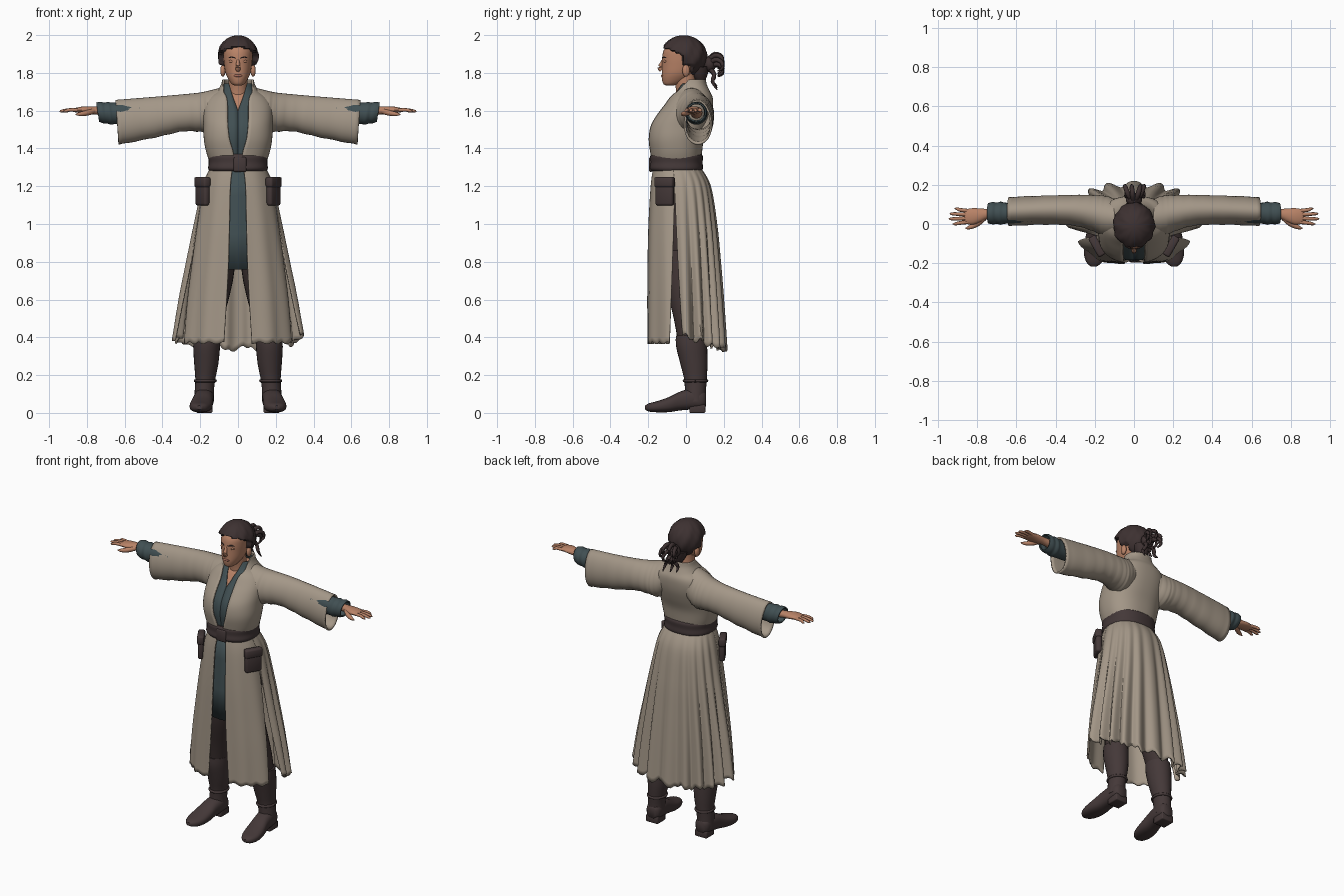
import bpy, bmesh, math
from mathutils import Vector, Matrix

if "Cube" in bpy.data.objects:
    bpy.data.objects.remove(bpy.data.objects["Cube"])

TAU = 2 * math.pi
P = 0.85  # squareness of the body cross-sections


def material(name, rgb):
    m = bpy.data.materials.new(name)
    m.diffuse_color = (*rgb, 1)
    m.use_nodes = True
    m.node_tree.nodes["Principled BSDF"].inputs["Base Color"].default_value = m.diffuse_color
    return m


CLOTH = material("beige_cloth", (0.37, 0.31, 0.245))
TEAL = material("slate_teal", (0.052, 0.078, 0.085))
LEATHER = material("dark_leather", (0.058, 0.040, 0.040))
TROUSER = material("dark_trousers", (0.05, 0.034, 0.033))
HAIR = material("dark_hair", (0.047, 0.031, 0.031))
SKIN = material("skin", (0.48, 0.225, 0.135))
LIPS = material("lips", (0.36, 0.14, 0.10))


def finish(name, bm, mat, thick=0.0, angle=50):
    bmesh.ops.recalc_face_normals(bm, faces=bm.faces)
    me = bpy.data.meshes.new(name)
    bm.to_mesh(me)
    bm.free()
    me.materials.append(mat)
    for f in me.polygons:
        f.use_smooth = True
    me.set_sharp_from_angle(angle=math.radians(angle))
    ob = bpy.data.objects.new(name, me)
    bpy.context.collection.objects.link(ob)
    if thick:
        s = ob.modifiers.new("thickness", 'SOLIDIFY')
        s.thickness, s.offset = thick, 0
    return ob


def spline(rows, k=4):
    """Catmull-Rom interpolation of tuples."""
    out = []
    for i in range(len(rows) - 1):
        a, b, c, d = (rows[max(0, min(len(rows) - 1, i + o))] for o in (-1, 0, 1, 2))
        for s in range(k):
            t = s / k
            out.append(tuple(0.5 * (2*q + (r-p)*t + (2*p-5*q+4*r-u)*t*t + (3*q-p-3*r+u)*t**3)
                             for p, q, r, u in zip(a, b, c, d)))
    return out + [tuple(rows[-1])]


def skin_rows(name, rows, mat, closed=True, cap=True, thick=0.0):
    """Bridge rows of points into a surface."""
    bm = bmesh.new()
    vs = [[bm.verts.new(p) for p in r] for r in rows]
    n = len(vs[0])
    for a, b in zip(vs, vs[1:]):
        for j in range(n if closed else n - 1):
            k = (j + 1) % n
            bm.faces.new((a[j], a[k], b[k], b[j]))
    if closed and cap:
        bm.faces.new(vs[0])
        bm.faces.new(vs[-1])
    return finish(name, bm, mat, thick)


def power(v, p):
    return math.copysign(abs(v) ** p, v)


def around(row, t, grow=0.0, p=P, scale=1.0):
    """Point on a body outline (z, half width, front y, back y); t = 0 faces front."""
    z, w, yf, yb = row[:4]
    return Vector(((w + grow) * scale * power(math.sin(t), p),
                   (yf + yb) / 2 - ((yb - yf) / 2 + grow) * scale * power(math.cos(t), p), z))


def edge(row):
    return math.asin(min(0.99, max(0.0, row[4] / row[1])) ** (1 / P))


def body(name, rows, mat, grow=0.0, p=P, n=32):
    return skin_rows(name, [[around(r, TAU * j / n, grow, p) for j in range(n)]
                            for r in spline(rows)], mat)


def wrap(name, rows, mat, grow=0.0, thick=0.01, n=56):
    """Garment open at the front by the fifth row value."""
    pts = []
    for r in rows:
        a = edge(r)
        pts.append([around(r, a + (TAU - 2 * a) * j / n, grow) for j in range(n + 1)])
    return skin_rows(name, pts, mat, closed=False, thick=thick)


def tube(name, path, mat, flat=1.0, n=12):
    """Round tube through (x, y, z, radius); flat squashes it in z."""
    rows = spline(path, 3)
    pts = [Vector(r[:3]) for r in rows]
    out = []
    for i, r in enumerate(rows):
        d = pts[min(i + 1, len(pts) - 1)] - pts[max(i - 1, 0)]
        q = d.to_track_quat('Z', 'Y')
        ring = []
        for j in range(n):
            o = q @ Vector((math.cos(TAU*j/n), math.sin(TAU*j/n), 0)) * max(r[3], 0.001)
            o.z *= flat
            ring.append(pts[i] + o)
        out.append(ring)
    return skin_rows(name, out, mat)


def box(name, size, loc, mat, turn=0.0, bevel=0.01):
    bm = bmesh.new()
    bmesh.ops.create_cube(bm, size=1)
    m = Matrix.Translation(loc) @ Matrix.Rotation(turn, 4, 'Z') @ Matrix.Diagonal((*size, 1))
    bmesh.ops.transform(bm, matrix=m, verts=bm.verts)
    bmesh.ops.bevel(bm, geom=bm.edges[:], offset=bevel, segments=2, affect='EDGES', profile=0.5)
    return finish(name, bm, mat)


def ball(name, loc, r, mat, shape=None, seg=16):
    bm = bmesh.new()
    bmesh.ops.create_uvsphere(bm, u_segments=seg, v_segments=seg * 2 // 3, radius=1)
    for v in bm.verts:
        if shape:
            v.co = shape(v.co)
        v.co = Vector(loc) + Vector(c * s for c, s in zip(v.co, r))
    return finish(name, bm, mat, angle=80)


# Torso layers: coat, under tunic with a V neck, chest
torso = spline([(1.33, .145, -.175, .075, .02), (1.38, .163, -.185, .08, .025),
                (1.45, .176, -.195, .09, .045), (1.52, .178, -.185, .115, .053),
                (1.58, .18, -.15, .132, .055), (1.63, .175, -.112, .138, .055),
                (1.67, .15, -.085, .136, .06), (1.70, .108, -.062, .122, .075),
                (1.735, .086, -.045, .106, .077), (1.765, .078, -.03, .1, .0765)])
wrap("coat_torso", torso, CLOTH)
wrap("under_tunic", [(*r[:4], max(0, (r[0] - 1.6) * .4)) for r in torso if r[0] < 1.75], TEAL, -.012, .005)
body("chest", [r[:4] for r in torso if 1.55 < r[0] < 1.72][::2], SKIN, -.022)
body("neck", [(1.62, .07, -.05, .07), (1.70, .053, -.052, .06), (1.76, .05, -.06, .05), (1.81, .05, -.06, .05)], SKIN, p=1)

# Belt with a folded sash ridge
body("belt", [(1.28, .15, -.182, .082), (1.295, .158, -.193, .09), (1.325, .155, -.19, .088),
              (1.355, .158, -.191, .09), (1.37, .152, -.183, .083)], LEATHER)
box("belt_knot", (.07, .02, .08), (.01, -.186, 1.315), LEATHER)

# Coat skirt: two front panels and one pleated back
skirt = spline([(1.30, .142, -.17, .072, .028), (1.2, .182, -.185, .125, .04),
                (1.0, .222, -.197, .155, .045), (.8, .258, -.202, .172, .05),
                (.6, .292, -.205, .186, .06), (.37, .322, -.207, .2, .075)], 6)


def panel(name, rows, start, end, folds, amp, hem, n):
    pts = []
    for r in rows:
        f = (1.3 - r[0]) / .93
        a, b = start(r, f), end(r, f)
        line = []
        for j in range(n + 1):
            t = a + (b - a) * j / n
            s = 1 + amp * f ** .7 * math.cos(folds * t + .5 * math.sin(3 * t))
            p = around(r, t, scale=s)
            p.z += f ** 4 * hem(t)
            line.append(p)
        pts.append(line)
    return skin_rows(name, pts, CLOTH, closed=False, thick=.009)


def back_hem(t):
    return .03 - .06 * max(0, -math.cos(t)) + .012 * math.sin(17 * t) + .008 * math.sin(41 * t)


panel("skirt_back", skirt, lambda r, f: math.radians(80 + 8 * f),
      lambda r, f: TAU - math.radians(80 + 8 * f), 20, .075, back_hem, 160)
slim = [(r[0], r[1] * (1 - .1 * (1.3 - r[0])), *r[2:]) for r in skirt]
for side, tag in ((1, "left"), (-1, "right")):
    panel("skirt_front_" + tag, slim, lambda r, f: side * edge(r),
          lambda r, f: side * math.radians(83 - 13 * f), 11, .022,
          lambda t: .006 * math.sin(23 * t), 40)

# Tunic front flap and trousers
skin_rows("tunic_flap", [[(x / 5 * (.06 + .05 * (1.3 - z)), y + abs(x) * .003, z) for x in range(-5, 6)]
                         for z, y in ((1.3, -.155), (1.15, -.17), (.95, -.183), (.76, -.186))],
          TEAL, closed=False, thick=.008)
body("hips", [(1.3, .125, -.14, .05), (1.1, .15, -.135, .1), (.9, .155, -.125, .1), (.78, .13, -.10, .09)], TROUSER)

for side, tag in ((1, "left"), (-1, "right")):
    def placed(rows):
        return [[Vector((side * p[0], p[1], p[2])) for p in r] for r in rows]

    def ellipse(n, fn):
        return [fn(math.cos(TAU * j / n), math.sin(TAU * j / n)) for j in range(n)]

    # Trouser leg, boot shaft, foot and heel
    for name, mat, rows in (
        ("trouser_leg_", TROUSER, [(.86, .085, -.02, .075, .10), (.7, .105, -.015, .078, .095),
                                   (.5, .145, .015, .07, .08), (.36, .165, .03, .06, .07)]),
        ("boot_shaft_", LEATHER, [(.41, .163, .026, .07, .08), (.35, .166, .03, .071, .082), (.26, .168, .042, .064, .072),
                                  (.18, .173, .05, .053, .06), (.12, .178, .05, .051, .056), (.06, .18, .05, .052, .055)])):
        skin_rows(name + tag, placed([ellipse(24, lambda c, s: (x + rx * c, y + ry * s, z))
                                      for z, x, y, rx, ry in spline(rows)]), mat)
    foot = [(.106, .178, .07, .03, .035), (.085, .178, .072, .047, .05), (.03, .18, .073, .052, .055),
            (-.03, .186, .063, .053, .05), (-.09, .193, .044, .059, .04), (-.15, .199, .033, .057, .03),
            (-.195, .203, .029, .04, .022), (-.218, .205, .028, .014, .01)]
    skin_rows("boot_foot_" + tag, placed([ellipse(24, lambda c, s: (x + rx * power(c, .8), y, z + rz * power(s, .8)))
                                          for y, x, z, rx, rz in spline(foot)]), LEATHER)
    box("boot_heel_" + tag, (.085, .085, .045), (side * .178, .06, .0225), LEATHER, bevel=.006)
    tube("boot_strap_" + tag, [(side*(.173 + .053*math.cos(a)), .05 + .06*math.sin(a), .17, .008)
                               for a in (TAU * k / 12 for k in range(13))], LEATHER, n=8)

    # Wide sleeve with soft wrinkles: x, top z, bottom z, front y, back y
    sleeve = [(.09, 1.715, 1.52, -.06, .12), (.15, 1.70, 1.485, -.06, .138), (.2, 1.69, 1.492, -.035, .142),
              (.3, 1.68, 1.495, -.005, .143), (.45, 1.667, 1.462, .002, .14), (.64, 1.652, 1.425, -.005, .132)]
    rows = []
    for i, (x, zt, zb, yf, yb) in enumerate(spline(sleeve, 6)):
        k = 1 + .018 * math.sin(i * 1.9)
        rows.append(ellipse(32, lambda c, s: (x + .008 * s, (yf+yb)/2 + (yb-yf)/2 * c * k * (1 - .12 * s),
                                              (zt+zb)/2 + (zt-zb)/2 * s * (k if s < 0 else 1))))
    skin_rows("sleeve_" + tag, placed(rows), CLOTH, cap=False, thick=.01)
    cuff = [(.5, 1.59, .045, .05), (.6, 1.588, .048, .052), (.66, 1.586, .05, .053), (.68, 1.586, .055, .056),
            (.70, 1.587, .05, .051), (.72, 1.59, .053, .053), (.742, 1.592, .048, .047)]
    skin_rows("under_sleeve_" + tag, placed([ellipse(24, lambda c, s: (x + .008 * s, .055 + ry * c, z + rz * s))
                                             for x, z, ry, rz in spline(cuff)]), TEAL, cap=False, thick=.008)

    # Hand: palm, four fingers, thumb
    palm = [(.62, 1.59, .055, .032, .032), (.74, 1.6, .052, .026, .022), (.78, 1.602, .045, .034, .021),
            (.82, 1.604, .039, .042, .018), (.855, 1.603, .038, .038, .013), (.865, 1.602, .038, .033, .009)]
    skin_rows("palm_" + tag, placed([ellipse(16, lambda c, s: (x, y + ry * c, z + rz * s))
                                     for x, z, y, ry, rz in spline(palm)]), SKIN)
    for i, tip in enumerate((.925, .945, .94, .915)):
        y, spread = .01 + .019 * i, (i - 1.4) * .007
        tube(f"finger_{i + 1}_{tag}", [(side * .845, y, 1.603, .01), (side * .89, y + spread * .5, 1.604, .0095),
                                       (side * (tip - .012), y + spread, 1.598, .0075),
                                       (side * tip, y + spread, 1.595, .002)], SKIN, n=8)
    tube("thumb_" + tag, [(side * .765, .03, 1.598, .014), (side * .80, .002, 1.588, .015),
                          (side * .835, -.016, 1.582, .011), (side * .86, -.023, 1.58, .003)], SKIN, n=10)

    # Hip pouch with flap, ear, eye lid, brow
    box("pouch_" + tag, (.105, .035, .145), (side * .188, -.112, 1.17), LEATHER, side * math.radians(60), .012)
    box("pouch_flap_" + tag, (.112, .042, .055), (side * .189, -.113, 1.222), LEATHER, side * math.radians(60), .01)
    ball("ear_" + tag, (side * .08, .0, 1.812), (.014, .02, .032), SKIN)
    tube("brow_" + tag, [(side * .014, -.125, 1.879, .003), (side * .034, -.117, 1.884, .004),
                         (side * .055, -.093, 1.877, .002)], HAIR, n=6)
    ball("eye_lid_" + tag, (side * .033, -.108, 1.861), (.016, .012, .008), SKIN)

# Head and face
body("head", [(1.733, .016, -.105, -.07), (1.742, .034, -.12, -.03), (1.77, .053, -.128, .02),
              (1.80, .066, -.128, .05), (1.84, .073, -.127, .07), (1.88, .077, -.126, .08),
              (1.92, .077, -.118, .08), (1.96, .06, -.09, .05)], SKIN, p=.95)
tube("nose", [(0, -.118, 1.875, .006), (0, -.128, 1.85, .01), (0, -.138, 1.828, .013), (0, -.128, 1.815, .012)], SKIN)
ball("mouth", (0, -.122, 1.785), (.024, .011, .008), LIPS)


# Hair cap tucked in below the hairline
def hair_shape(c):
    ang = math.atan2(c.x, c.y)
    k = 1 + .025 * math.sin(9 * ang + 5 * c.z) + .015 * math.sin(17 * ang - 7 * c.z)
    y, z = -.012 + .122 * c.y, 1.887 + .112 * c.z
    low = (y < -.02 and z < 1.895 + (-.02 - y) * .35) or (y < .03 and z < 1.835)
    return Vector((c.x * k * (.6 if low else 1), c.y * k * (.72 if low else 1), c.z))


ball("hair_cap", (0, -.012, 1.887), (.107, .122, .112), HAIR, hair_shape, 48)
tube("hair_nape", [(0, .07, 1.83, .055), (0, .075, 1.785, .04), (.0, .085, 1.74, .012)], HAIR)

# Bun and loose curls
ball("hair_bun", (0, .125, 1.845), (.042, .034, .042), HAIR)
for i in range(7):
    a = TAU * i / 7
    x, z = .035 * math.cos(a), 1.845 + .03 * math.sin(a)
    tube(f"curl_{i + 1}", [(x * .4, .12, z, .012), (x, .155, z + .025, .013), (x * 1.4, .188, z + .012, .011),
                           (x * 1.5, .192, z - .02, .009), (x * 1.3, .168, z - .035, .004)], HAIR, n=8)
for i, x in enumerate((-.025, .0, .03)):
    tube(f"loose_strand_{i + 1}", [(x * .5, .12, 1.83, .014), (x, .15, 1.79, .012), (x * 1.6, .14, 1.755, .010),
                                   (x * 1.8, .165, 1.73 - .01 * i, .003)], HAIR, n=8)
